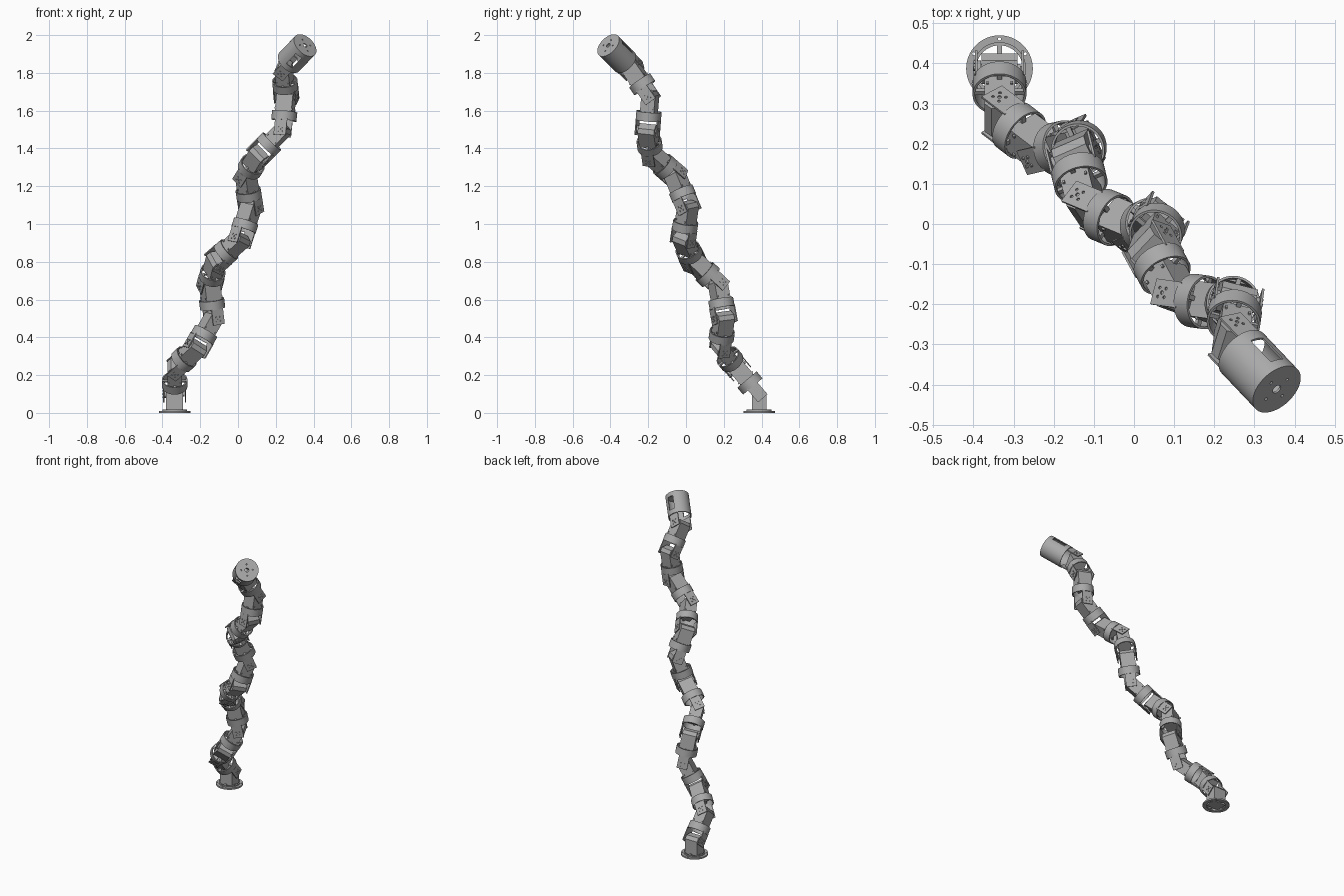
import bpy, bmesh
from math import radians, pi, cos, sin
from mathutils import Matrix, Vector

cube = bpy.data.objects.get("Cube")
if cube:
    bpy.data.objects.remove(cube)

LINK = 0.182                      # distance between hinges
BEND = radians(40)                # bend of every hinge
BASE = Vector((-0.335, 0.387, 0))
HINGE = 0.1                       # height of the first hinge

grey = bpy.data.materials.new("metal_grey")
grey.use_nodes = True
grey.diffuse_color = (0.4, 0.4, 0.4, 1)
grey.node_tree.nodes["Principled BSDF"].inputs["Base Color"].default_value = (0.4, 0.4, 0.4, 1)


def box(bm, size, loc):
    m = Matrix.Translation(loc) @ Matrix.Diagonal((*size, 1))
    bmesh.ops.create_cube(bm, size=1, matrix=m)


def rod(bm, radius, depth, loc, axis="Z", segments=24):
    turn = {"X": Matrix.Rotation(pi / 2, 4, "Y"),
            "Y": Matrix.Rotation(pi / 2, 4, "X"), "Z": Matrix()}[axis]
    bmesh.ops.create_cone(bm, cap_ends=True, segments=segments, radius1=radius,
                          radius2=radius, depth=depth, matrix=Matrix.Translation(loc) @ turn)


def lathe(bm, profile, segments=64):
    """Revolve a closed (radius, height) profile about z."""
    rings = []
    for i in range(segments):
        a = 2 * pi * i / segments
        rings.append([bm.verts.new((r * cos(a), r * sin(a), z)) for r, z in profile])
    n = len(profile)
    for i in range(segments):
        p, q = rings[i], rings[(i + 1) % segments]
        for j in range(n):
            k = (j + 1) % n
            bm.faces.new((p[j], q[j], q[k], p[k]))


def tube(bm, inner, outer, z0, z1):
    lathe(bm, [(inner, z0), (outer, z0), (outer, z1), (inner, z1)])


def prism(bm, outline, half):
    """Extrude an (x, z) outline along y."""
    face = bm.faces.new([bm.verts.new((x, -half, z)) for x, z in outline])
    new = bmesh.ops.extrude_face_region(bm, geom=[face])["geom"]
    bmesh.ops.translate(bm, vec=(0, 2 * half, 0),
                        verts=[v for v in new if isinstance(v, bmesh.types.BMVert)])


def make(name, build):
    bm = bmesh.new()
    build(bm)
    bmesh.ops.recalc_face_normals(bm, faces=bm.faces)
    mesh = bpy.data.meshes.new(name)
    bm.to_mesh(mesh)
    bm.free()
    mesh.materials.append(grey)
    ob = bpy.data.objects.new(name, mesh)
    bpy.context.collection.objects.link(ob)
    return ob


def cut(ob, build):
    """Cut holes into a part, then drop the cutter."""
    tool = make("cutter", build)
    tool.hide_render = True
    mod = ob.modifiers.new("holes", "BOOLEAN")
    mod.operation, mod.solver, mod.object = "DIFFERENCE", "EXACT", tool
    graph = bpy.context.evaluated_depsgraph_get()
    mesh = bpy.data.meshes.new_from_object(ob.evaluated_get(graph))
    ob.modifiers.clear()
    ob.data = mesh
    bpy.data.objects.remove(tool)


def smooth(ob):
    bpy.ops.object.select_all(action="DESELECT")
    ob.select_set(True)
    bpy.context.view_layer.objects.active = ob
    bpy.ops.object.shade_smooth_by_angle(angle=radians(30))


# Clevis: two arms across the lower hinge (along x), origin at the hinge
def clevis_shape(bm):
    for s in (-1, 1):
        box(bm, (0.006, 0.066, 0.09), (s * 0.058, 0, 0.015))
        rod(bm, 0.02, 0.012, (s * 0.052, 0, 0), "X")


def clevis_holes(bm):
    for s in (-1, 1):
        rod(bm, 0.005, 0.008, (s * 0.061, 0, 0), "X", 12)
        for a in range(4):
            t = pi / 4 + a * pi / 2
            rod(bm, 0.004, 0.008, (s * 0.061, 0.016 * cos(t), 0.016 * sin(t)), "X", 12)


# Collar: wide open ring with spokes
def collar_shape(bm):
    tube(bm, 0.061, 0.067, 0.052, 0.1)
    box(bm, (0.125, 0.012, 0.01), (0, 0, 0.09))
    box(bm, (0.012, 0.125, 0.01), (0, 0, 0.09))


# Servo housing: block with chamfered top around the upper hinge (along y)
def housing_outline(z0, top):
    half = 0.038
    return [(-half, z0), (half, z0), (half, top - 0.02),
            (0.02, top), (-0.02, top), (-half, top - 0.02)]


def servo_shape(bm):
    prism(bm, housing_outline(0.085, LINK + 0.027), 0.045)
    for s in (-1, 1):
        rod(bm, 0.012, 0.01, (0, s * 0.047, LINK), "Y")
        box(bm, (0.006, 0.1, 0.008), (s * 0.03, 0, 0.112))


# End cap: closed can with side slots and bolt holes
def cap_shape(bm):
    tip = 0.204
    lathe(bm, [(0.066, 0.052), (0.072, 0.052), (0.072, tip), (0.012, tip),
               (0.012, tip - 0.006), (0.066, tip - 0.006)])


def cap_holes(bm):
    for s in (-1, 1):
        box(bm, (0.03, 0.04, 0.09), (s * 0.07, 0, 0.13))
    for a in range(4):
        t = pi / 4 + a * pi / 2
        rod(bm, 0.004, 0.03, (0.036 * cos(t), 0.036 * sin(t), 0.2), "Z", 12)


# Base: flange with bolt holes, struts and the fixed post
def flange_shape(bm):
    tube(bm, 0.06, 0.083, 0, 0.01)


def flange_holes(bm):
    for a in range(6):
        t = pi / 2 + a * pi / 3
        rod(bm, 0.004, 0.05, (0.074 * cos(t), 0.074 * sin(t), 0), "Z", 12)


def post_shape(bm):
    tube(bm, 0.058, 0.066, 0.004, 0.018)
    box(bm, (0.125, 0.012, 0.012), (0, 0, 0.01))
    box(bm, (0.012, 0.125, 0.012), (0, 0, 0.01))
    prism(bm, housing_outline(0.004, HINGE + 0.027), 0.045)
    for s in (-1, 1):
        rod(bm, 0.012, 0.01, (0, s * 0.047, HINGE), "Y")


flange = make("base_flange", flange_shape)
cut(flange, flange_holes)
post = make("base_post", post_shape)
clevis = make("clevis", clevis_shape)
cut(clevis, clevis_holes)
collar = make("collar", collar_shape)
servo = make("servo_housing", servo_shape)
cap = make("end_cap", cap_shape)
cut(cap, cap_holes)
for ob in (flange, post, clevis, collar, servo, cap):
    smooth(ob)
flange.location = BASE
post.matrix_world = Matrix.Translation(BASE) @ Matrix.Rotation(pi / 2, 4, "Z")

# Chain: hinges alternate between two axes, bending +, +, -, -
MODULES = 13
frame = Matrix.Translation(BASE + Vector((0, 0, HINGE)))
for i in range(MODULES):
    sign = 1 if i % 4 < 2 else -1
    frame = frame @ Matrix.Rotation(sign * BEND, 4, "XY"[i % 2])
    place = frame @ Matrix.Rotation(pi / 2 * (i % 2), 4, "Z")
    parts = (clevis, cap) if i == MODULES - 1 else (clevis, collar, servo)
    for part in parts:
        ob = part
        if i and part is not cap:
            ob = part.copy()
            ob.name = f"{part.name}_{i + 1}"
            bpy.context.collection.objects.link(ob)
        ob.matrix_world = place
    frame = frame @ Matrix.Translation((0, 0, LINK))
